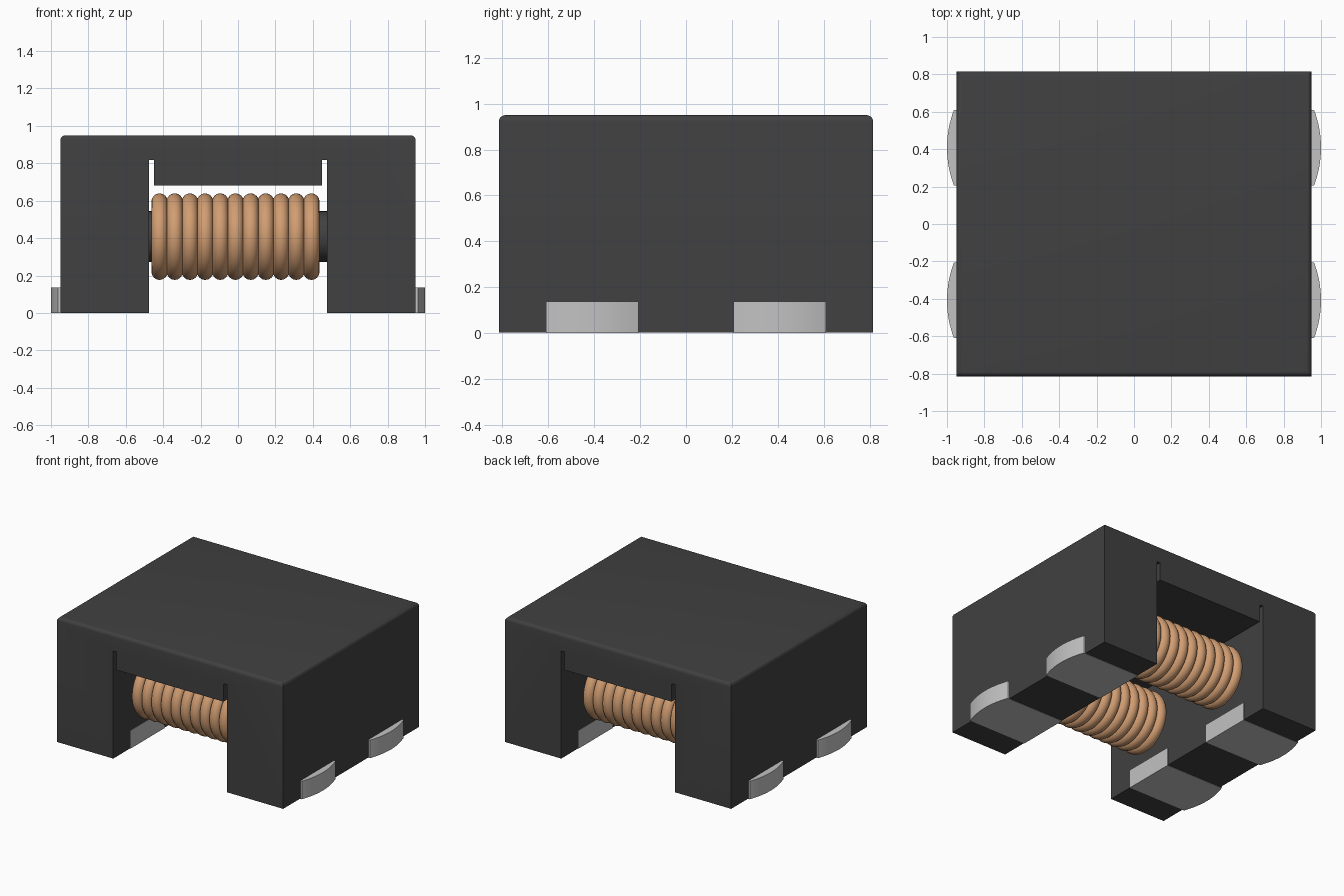
import bpy, bmesh, math
from mathutils import Matrix

if "Cube" in bpy.data.objects:
    bpy.data.objects.remove(bpy.data.objects["Cube"], do_unlink=True)


def material(name, rgb):
    m = bpy.data.materials.new(name)
    m.use_nodes = True
    m.diffuse_color = (*rgb, 1)
    bsdf = m.node_tree.nodes["Principled BSDF"]
    bsdf.inputs["Base Color"].default_value = (*rgb, 1)
    bsdf.inputs["Roughness"].default_value = 0.6
    return m


FERRITE = material("dark ferrite", (0.052, 0.052, 0.052))
COPPER = material("copper", (0.64, 0.34, 0.17))
METAL = material("light metal", (0.54, 0.54, 0.54))


def make_object(name, bm, mat, smooth=True):
    bmesh.ops.recalc_face_normals(bm, faces=bm.faces)
    mesh = bpy.data.meshes.new(name)
    bm.to_mesh(mesh)
    bm.free()
    mesh.materials.append(mat)
    ob = bpy.data.objects.new(name, mesh)
    bpy.context.collection.objects.link(ob)
    if smooth:
        bpy.ops.object.select_all(action='DESELECT')
        ob.select_set(True)
        bpy.context.view_layer.objects.active = ob
        bpy.ops.object.shade_smooth_by_angle(angle=math.radians(35))
    return ob


def prism(points, offset):
    """Extrude a closed 3D outline along an offset vector."""
    bm = bmesh.new()
    face = bm.faces.new([bm.verts.new(p) for p in points])
    ext = bmesh.ops.extrude_face_region(bm, geom=[face])
    verts = [g for g in ext["geom"] if isinstance(g, bmesh.types.BMVert)]
    bmesh.ops.translate(bm, verts=verts, vec=offset)
    return bm


# Ferrite housing: channel profile with two slots beside a hanging block
W, D, H, FOOT = 0.95, 0.815, 0.95, 0.002
half = [(0.449, 0.682), (0.449, 0.818), (0.477, 0.818), (0.477, FOOT), (W, FOOT), (W, H)]
outline = half + [(-x, z) for x, z in reversed(half)]
bm = prism([(x, -D, z) for x, z in outline], (0, 2 * D, 0))
top_edges = [e for e in bm.edges if all(abs(v.co.z - H) < 1e-4 for v in e.verts)]
bmesh.ops.bevel(bm, geom=top_edges, offset=0.028, segments=5, profile=0.5, affect='EDGES')
make_object("housing", bm, FERRITE)

# Solder pads: pass through each foot and bulge on the outer side
for side, sx in (("left", 1), ("right", -1)):
    for end, cy in (("front", -0.408), ("back", 0.408)):
        hw, steps = 0.202, 16
        pts = [(sx * 0.475, cy + hw, 0), (sx * 0.475, cy - hw, 0)]
        for i in range(steps + 1):
            t = -1 + 2 * i / steps
            pts.append((sx * (0.963 + 0.037 * (1 - t * t)), cy + t * hw, 0))
        make_object(f"{end}_{side}_pad", prism(pts, (0, 0, 0.137)), METAL)

# Winding cores and coils
TURNS, PITCH, WIRE, OUTER, AXIS_Z = 11, 0.0812, 0.0435, 0.2315, 0.408
SEG, RING = 64, 16
for end, cy in (("front", -0.408), ("back", 0.408)):
    bm = bmesh.new()
    place = Matrix.Translation((0, cy, AXIS_Z)) @ Matrix.Rotation(math.pi / 2, 4, 'Y')
    bmesh.ops.create_cone(bm, cap_ends=True, segments=48, radius1=0.136, radius2=0.136,
                          depth=0.97, matrix=place)
    make_object(f"{end}_core", bm, FERRITE)

    # Wire turns: a circle spun about the core axis for every turn
    bm = bmesh.new()
    for k in range(TURNS):
        cx = -0.0135 + (k - (TURNS - 1) / 2) * PITCH
        loops = []
        for i in range(SEG):
            a = 2 * math.pi * i / SEG
            loop = []
            for j in range(RING):
                b = 2 * math.pi * j / RING
                r = OUTER - WIRE + WIRE * math.cos(b)
                loop.append(bm.verts.new((cx + WIRE * math.sin(b), cy + r * math.cos(a),
                                          AXIS_Z + r * math.sin(a))))
            loops.append(loop)
        for i in range(SEG):
            p, q = loops[i], loops[(i + 1) % SEG]
            for j in range(RING):
                n = (j + 1) % RING
                bm.faces.new((p[j], p[n], q[n], q[j]))
    make_object(f"{end}_coil", bm, COPPER)
